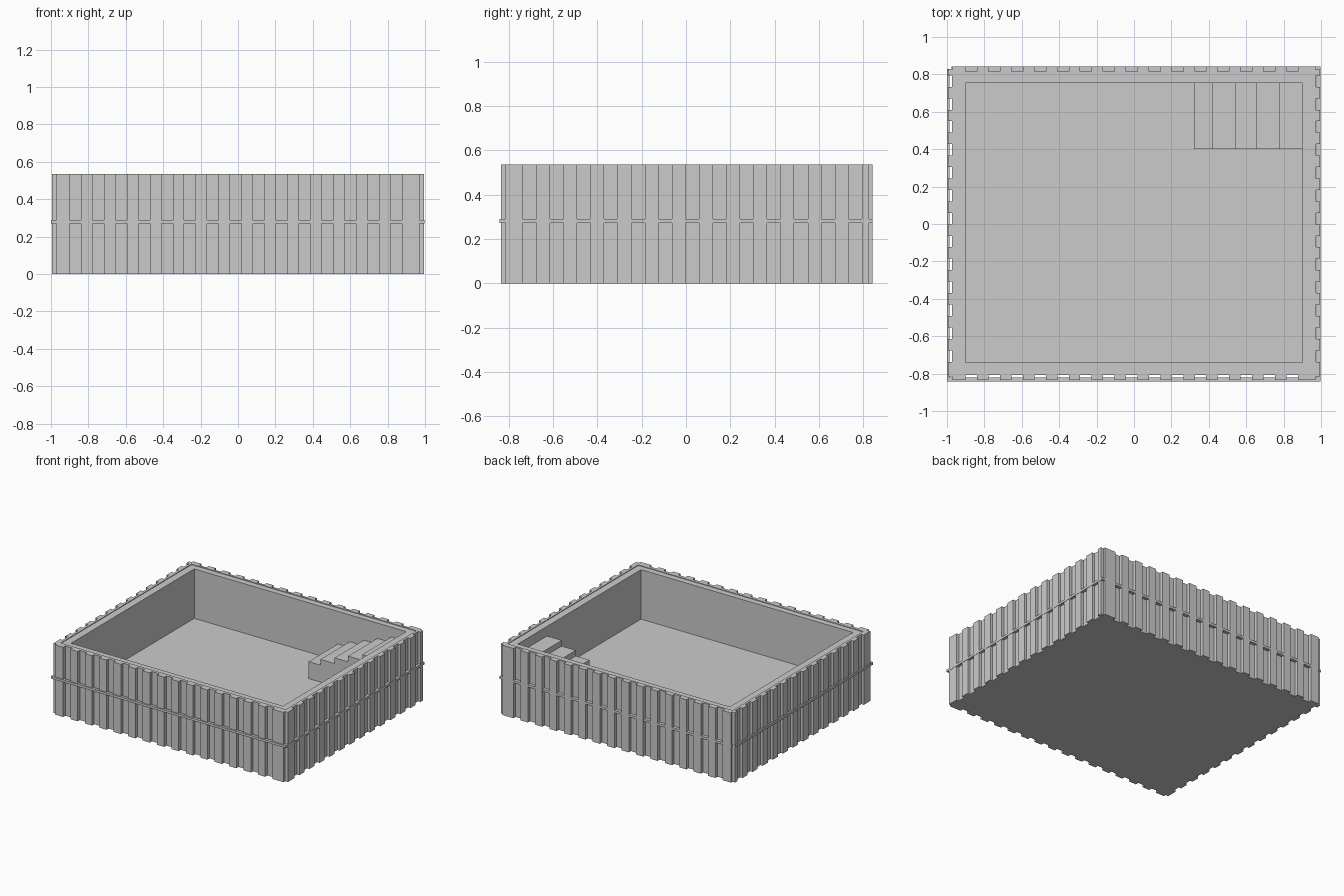
import bpy, bmesh
from mathutils import Vector

if "Cube" in bpy.data.objects:
    bpy.data.objects.remove(bpy.data.objects["Cube"])

H = 0.535          # wall height
PERIOD = 0.1225    # corrugation pitch


def mesh_object(name, bm):
    bmesh.ops.recalc_face_normals(bm, faces=bm.faces)
    me = bpy.data.meshes.new(name)
    bm.to_mesh(me)
    bm.free()
    ob = bpy.data.objects.new(name, me)
    bpy.context.collection.objects.link(ob)
    return ob


def prism(name, points, direction):
    """Extrude a closed outline of 3D points along a direction."""
    bm = bmesh.new()
    face = bm.faces.new([bm.verts.new(p) for p in points])
    res = bmesh.ops.extrude_face_region(bm, geom=[face], use_keep_orig=True)
    verts = [g for g in res["geom"] if isinstance(g, bmesh.types.BMVert)]
    bmesh.ops.translate(bm, verts=verts, vec=Vector(direction))
    return mesh_object(name, bm)


def box(name, x0, x1, y0, y1, z0, z1):
    return prism(name, [(x0, y0, z0), (x1, y0, z0), (x1, y1, z0), (x0, y1, z0)],
                 (0, 0, z1 - z0))


def corrugated_wall(name, axis, start, end, first, count, inner, valley, rib):
    """Flat inside, ribbed outside; valleys start at 'first' and repeat."""
    line = [(start, inner), (start, rib)]
    for i in range(count):
        a = first + i * PERIOD
        b = a + PERIOD / 2
        line += [(a, rib), (a, valley), (b, valley), (b, rib)]
    line += [(end, rib), (end, inner)]
    pts = [(t, d, 0) if axis == "x" else (d, t, 0) for t, d in line]
    return prism(name, pts, (0, 0, H))


# corrugated outer sheets
corrugated_wall("front_wall", "x", -0.97, 0.97, -0.90, 15, -0.785, -0.808, -0.834)
corrugated_wall("back_wall", "x", -0.97, 0.97, -0.90, 15, 0.80, 0.816, 0.842)
for side, name in ((1, "right_wall"), (-1, "left_wall")):
    corrugated_wall(name, "y", -0.815, 0.826, -0.739 + 0.0635 - PERIOD / 2, 13,
                    side * 0.955, side * 0.973, side * 0.994)

# horizontal band around the walls
Z0, Z1 = 0.271, 0.289
box("front_band", -0.995, 0.995, -0.842, -0.82, Z0, Z1)
box("back_band", -0.975, 0.975, 0.816, 0.841, Z0, Z1)
box("right_band", 0.975, 0.996, -0.842, 0.841, Z0, Z1)
box("left_band", -1.0, -0.986, -0.842, 0.83, Z0, Z1)

# inner lining behind the sheets
T = 0.530
box("front_lining", -0.955, 0.955, -0.785, -0.74, 0, T)
box("back_lining", -0.955, 0.955, 0.755, 0.80, 0, T)
box("left_lining", -0.955, -0.90, -0.74, 0.755, 0, T)
box("right_lining", 0.90, 0.955, -0.74, 0.755, 0, T)

# floor slab
box("floor", -0.90, 0.90, -0.74, 0.755, 0, 0.15)

# corner stairs rising towards the right wall
outline = [(0.90, 0.15), (0.32, 0.15)]
edges = [0.32, 0.42, 0.54, 0.655, 0.775, 0.90]
for i in range(5):
    z = 0.28 + i * 0.044
    outline += [(edges[i], z), (edges[i + 1], z)]
prism("stairs", [(x, 0.40, z) for x, z in outline], (0, 0.355, 0))
